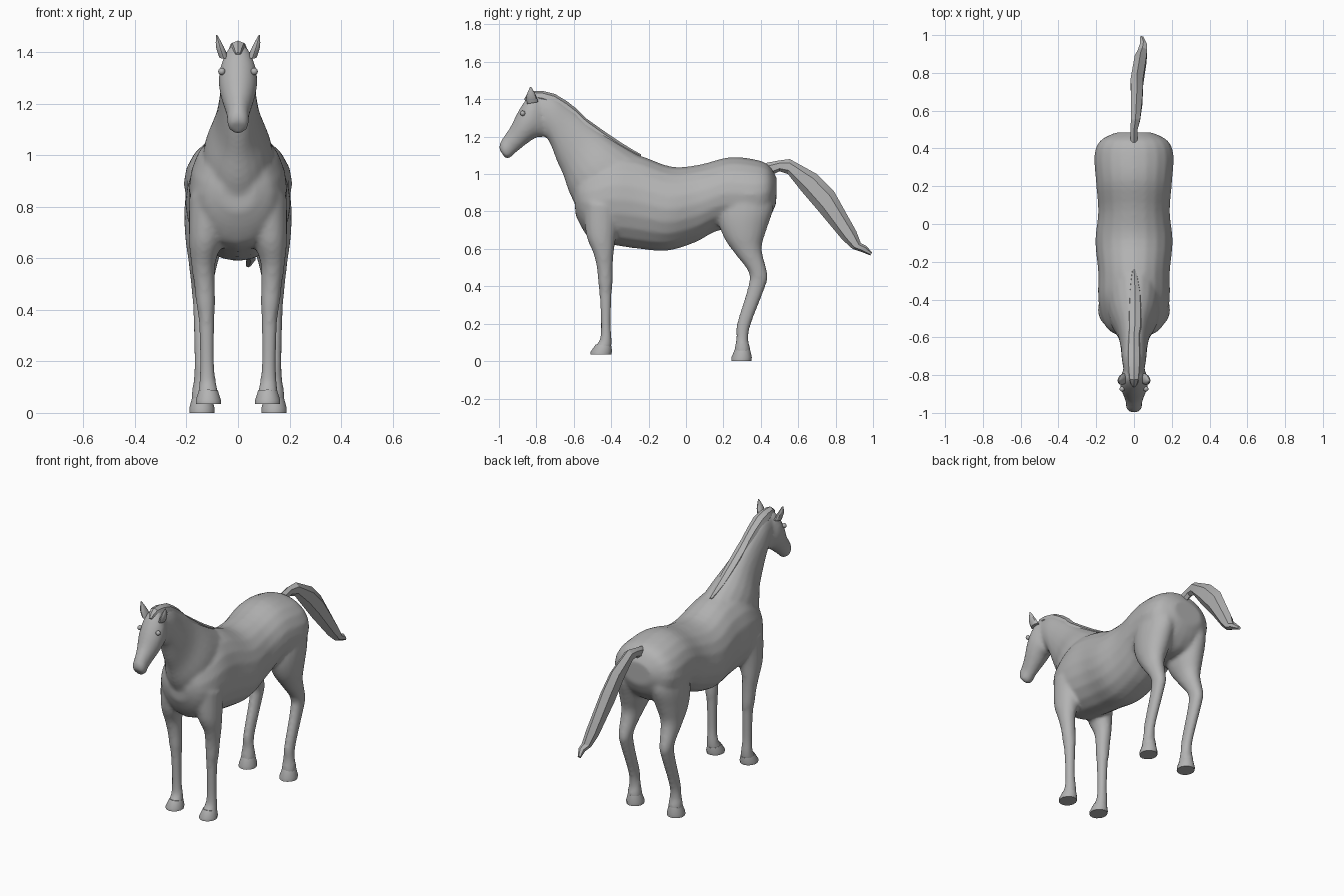
import bpy, bmesh, math
from mathutils import Vector

if "Cube" in bpy.data.objects:
    bpy.data.objects.remove(bpy.data.objects["Cube"], do_unlink=True)

GREY = (0.45, 0.45, 0.45, 1.0)
grey = bpy.data.materials.new("coat_grey")
grey.use_nodes = True
grey.diffuse_color = GREY
bsdf = next(n for n in grey.node_tree.nodes if n.type == 'BSDF_PRINCIPLED')
bsdf.inputs["Base Color"].default_value = GREY
bsdf.inputs["Roughness"].default_value = 0.8


def spline(rows, steps):
    """Catmull-Rom resampling of the station rows."""
    out = []
    for i in range(len(rows) - 1):
        p = [rows[max(0, min(len(rows) - 1, i + k))] for k in (-1, 0, 1, 2)]
        for s in range(steps):
            t = s / steps
            out.append([0.5 * (2 * b + (c - a) * t + (2 * a - 5 * b + 4 * c - d) * t * t
                               + (3 * b - a - 3 * c + d) * t ** 3)
                        for a, b, c, d in zip(*p)])
    return out + [list(rows[-1])]


def loft(bm, rows, side=1, sides=20, steps=4):
    """Tube of ellipses; row = (y, z of one edge, y, z of the other, centre x, half width)."""
    rings = []
    for ya, za, yb, zb, cx, w in (spline(rows, steps) if steps > 1 else rows):
        a, b = Vector((side * cx, ya, za)), Vector((side * cx, yb, zb))
        mid, half = (a + b) / 2, (a - b) / 2
        rings.append([bm.verts.new(mid + half * math.cos(t) + Vector((w * math.sin(t), 0, 0)))
                      for t in (2 * math.pi * k / sides for k in range(sides))])
    for r, s in zip(rings, rings[1:]):
        for k in range(sides):
            n = (k + 1) % sides
            bm.faces.new((r[k], r[n], s[n], s[k]))
    bm.faces.new(rings[0][::-1])
    bm.faces.new(rings[-1])


def finish(bm, name, angle=40):
    bmesh.ops.recalc_face_normals(bm, faces=bm.faces)
    me = bpy.data.meshes.new(name)
    bm.to_mesh(me)
    bm.free()
    me.materials.append(grey)
    ob = bpy.data.objects.new(name, me)
    bpy.context.collection.objects.link(ob)
    bpy.ops.object.select_all(action='DESELECT')
    ob.select_set(True)
    bpy.context.view_layer.objects.active = ob
    if angle:
        bpy.ops.object.shade_smooth_by_angle(angle=math.radians(angle))
    return ob


trunk = [(-.60, .93, -.59, .78, 0, .07), (-.57, 1.0, -.55, .70, 0, .135),
         (-.48, 1.06, -.50, .645, 0, .175), (-.38, 1.11, -.385, .62, 0, .19),
         (-.25, 1.10, -.25, .60, 0, .19), (-.08, 1.04, -.10, .59, 0, .205),
         (.07, 1.05, .05, .635, 0, .19), (.23, 1.09, .18, .70, 0, .20),
         (.36, 1.08, .36, .70, 0, .21), (.44, 1.05, .44, .76, 0, .18),
         (.485, .98, .482, .84, 0, .10)]
neck = [(-.78, 1.43, -.77, 1.22, 0, .055), (-.70, 1.417, -.73, 1.17, 0, .065),
        (-.60, 1.345, -.69, 1.07, 0, .072), (-.48, 1.25, -.655, .99, 0, .09),
        (-.35, 1.16, -.62, .89, 0, .13), (-.20, 1.07, -.56, .78, 0, .15)]
head = [(-.76, 1.40, -.73, 1.22, 0, .04), (-.81, 1.44, -.755, 1.20, 0, .06),
        (-.855, 1.40, -.80, 1.195, 0, .075), (-.90, 1.33, -.84, 1.17, 0, .07),
        (-.94, 1.25, -.885, 1.135, 0, .053), (-.975, 1.20, -.915, 1.11, 0, .043),
        (-.995, 1.165, -.94, 1.087, 0, .043), (-1.0, 1.135, -.965, 1.083, 0, .03)]
hind_leg = [(.20, .95, .46, .93, .10, .09), (.17, .78, .468, .82, .115, .093),
            (.20, .665, .43, .70, .125, .08), (.265, .57, .405, .60, .135, .057),
            (.335, .475, .435, .47, .14, .04), (.33, .39, .428, .41, .14, .034),
            (.272, .20, .348, .20, .14, .029), (.27, .13, .333, .12, .14, .033),
            (.262, .08, .342, .075, .14, .04), (.255, .035, .345, .035, .14, .042)]
front_leg = [(-.55, .85, -.35, .82, .11, .08), (-.535, .68, -.375, .66, .125, .065),
             (-.497, .58, -.386, .58, .135, .047), (-.477, .50, -.391, .50, .13, .041),
             (-.47, .42, -.392, .42, .125, .037), (-.463, .36, -.397, .36, .122, .031),
             (-.455, .20, -.402, .20, .12, .028), (-.46, .12, -.397, .12, .118, .033),
             (-.478, .09, -.398, .075, .116, .039), (-.495, .06, -.402, .06, .115, .042)]

# Body: trunk, neck, head and legs fused into one smooth skin
bm = bmesh.new()
for part in (trunk, neck, head):
    loft(bm, part)
for side in (1, -1):
    loft(bm, hind_leg, side)
    loft(bm, front_leg, side)
body = finish(bm, "body", None)
fuse = body.modifiers.new("fuse", 'REMESH')
fuse.mode = 'VOXEL'
fuse.voxel_size = 0.011
fuse.use_smooth_shade = True
relax = body.modifiers.new("relax", 'SMOOTH')
relax.factor = 0.5
relax.iterations = 6

# Hooves, ears and eyes on both sides
hind_hoof = [(.262, .065, .343, .06, .14, .038), (.243, .02, .352, .02, .14, .05),
             (.242, 0, .35, 0, .14, .05)]
front_hoof = [(-.482, .09, -.398, .08, .115, .038), (-.51, .05, -.396, .05, .115, .05),
              (-.51, .035, -.40, .035, .115, .05)]
ear = [(-.85, 1.375, -.79, 1.385, .055, .018), (-.852, 1.42, -.802, 1.42, .07, .016),
       (-.834, 1.465, -.828, 1.467, .083, .003)]
for side, word in ((1, "left"), (-1, "right")):
    for name, rows, sides, steps in (("hind_hoof", hind_hoof, 14, 1),
                                     ("front_hoof", front_hoof, 14, 1), ("ear", ear, 10, 3)):
        bm = bmesh.new()
        loft(bm, rows, side, sides, steps)
        finish(bm, f"{word}_{name}")
    bm = bmesh.new()
    bmesh.ops.create_uvsphere(bm, u_segments=12, v_segments=8, radius=0.014)
    bmesh.ops.translate(bm, verts=bm.verts, vec=(side * .063, -.873, 1.325))
    finish(bm, f"{word}_eye")

# Mane along the crest, with a forelock between the ears
bm = bmesh.new()
loft(bm, [(-.865, 1.40, -.845, 1.37, 0, .012), (-.825, 1.445, -.80, 1.38, 0, .032),
          (-.70, 1.428, -.72, 1.34, 0, .042), (-.58, 1.345, -.61, 1.26, 0, .036),
          (-.53, 1.295, -.56, 1.22, .005, .042), (-.35, 1.17, -.38, 1.09, .005, .036),
          (-.24, 1.105, -.25, 1.06, 0, .01)], sides=8, steps=2)
finish(bm, "mane", 25)

# Tail: flat hanging lock with a ragged tip
bm = bmesh.new()
loft(bm, [(.43, 1.06, .45, .99, 0, .02), (.50, 1.073, .50, 1.015, 0, .022),
          (.555, 1.08, .545, 1.0, .008, .028), (.70, 1.0, .62, .905, .015, .035),
          (.79, .91, .71, .80, .015, .038), (.91, .695, .835, .65, .035, .036),
          (.935, .63, .89, .60, .045, .028), (.965, .615, .935, .585, .05, .02),
          (.995, .58, .985, .565, .04, .01)], sides=6, steps=1)
finish(bm, "tail", 20)
